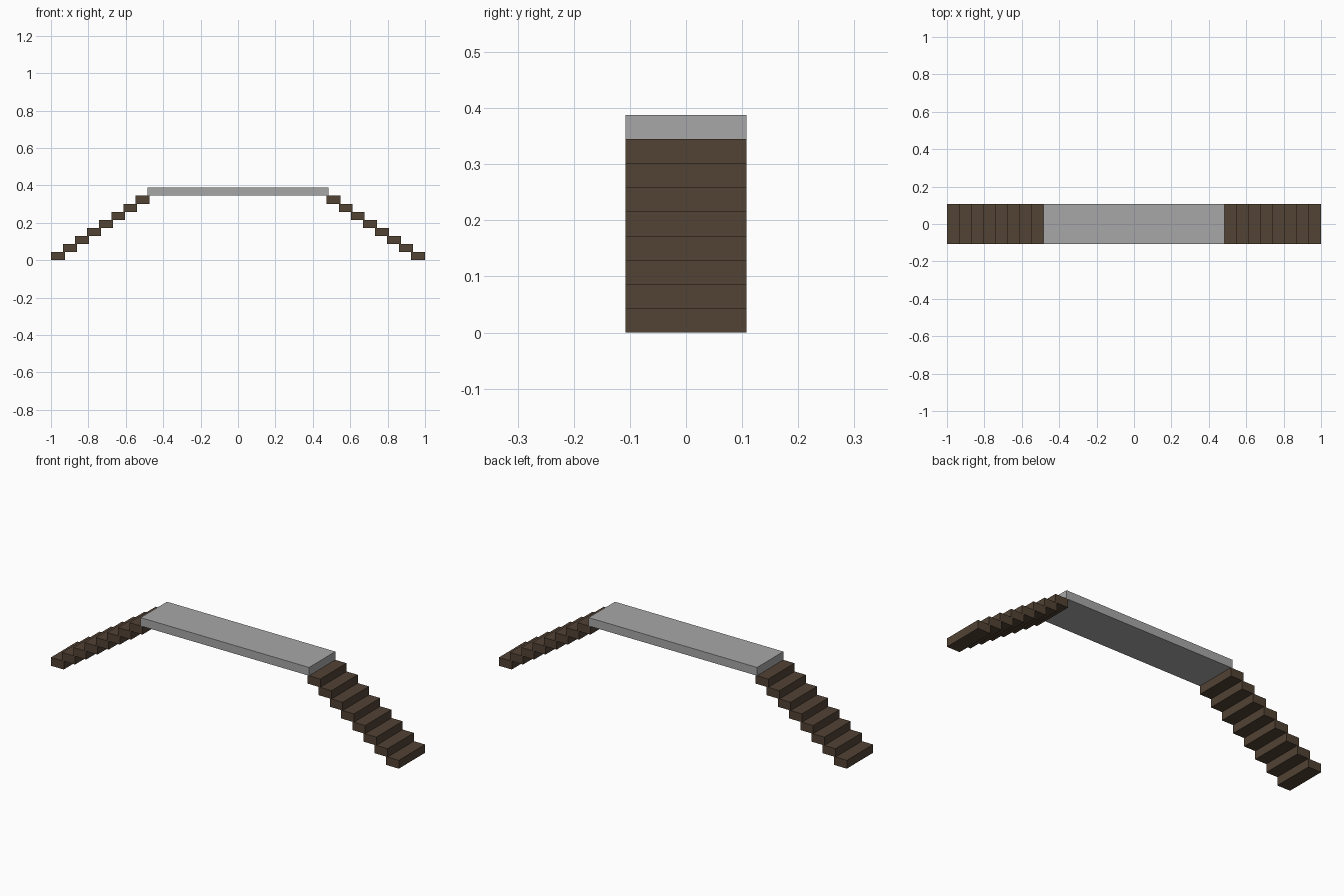
import bpy

if "Cube" in bpy.data.objects:
    bpy.data.objects.remove(bpy.data.objects["Cube"])

def material(name, rgb):
    m = bpy.data.materials.new(name)
    m.diffuse_color = (*rgb, 1)
    m.use_nodes = True
    m.node_tree.nodes["Principled BSDF"].inputs["Base Color"].default_value = m.diffuse_color
    return m

brown = material("dark_brown_wood", (0.084, 0.054, 0.034))
grey = material("grey_deck", (0.39, 0.39, 0.39))

RISE, PITCH, TREAD = 0.0431, 0.0645, 0.074
HALF_Y, STEPS = 0.108, 8

def box(name, x0, x1, z0, z1, mat):
    bpy.ops.mesh.primitive_cube_add(size=1, location=((x0 + x1) / 2, 0, (z0 + z1) / 2))
    ob = bpy.context.object
    ob.name = name
    ob.scale = (x1 - x0, 2 * HALF_Y, z1 - z0)
    bpy.ops.object.transform_apply(location=False, rotation=False, scale=True)
    ob.data.materials.append(mat)

# Mirrored flights of slightly overlapping steps
for side, label in ((-1, "left"), (1, "right")):
    for i in range(STEPS):
        outer = 1 - i * PITCH
        x0, x1 = sorted((side * outer, side * (outer - TREAD)))
        box(f"{label}_step_{i + 1}", x0, x1, i * RISE, (i + 1) * RISE, brown)

# Flat bridge deck resting on the top steps
deck_x = 1 - STEPS * PITCH
box("deck", -deck_x, deck_x, STEPS * RISE, (STEPS + 1) * RISE, grey)
